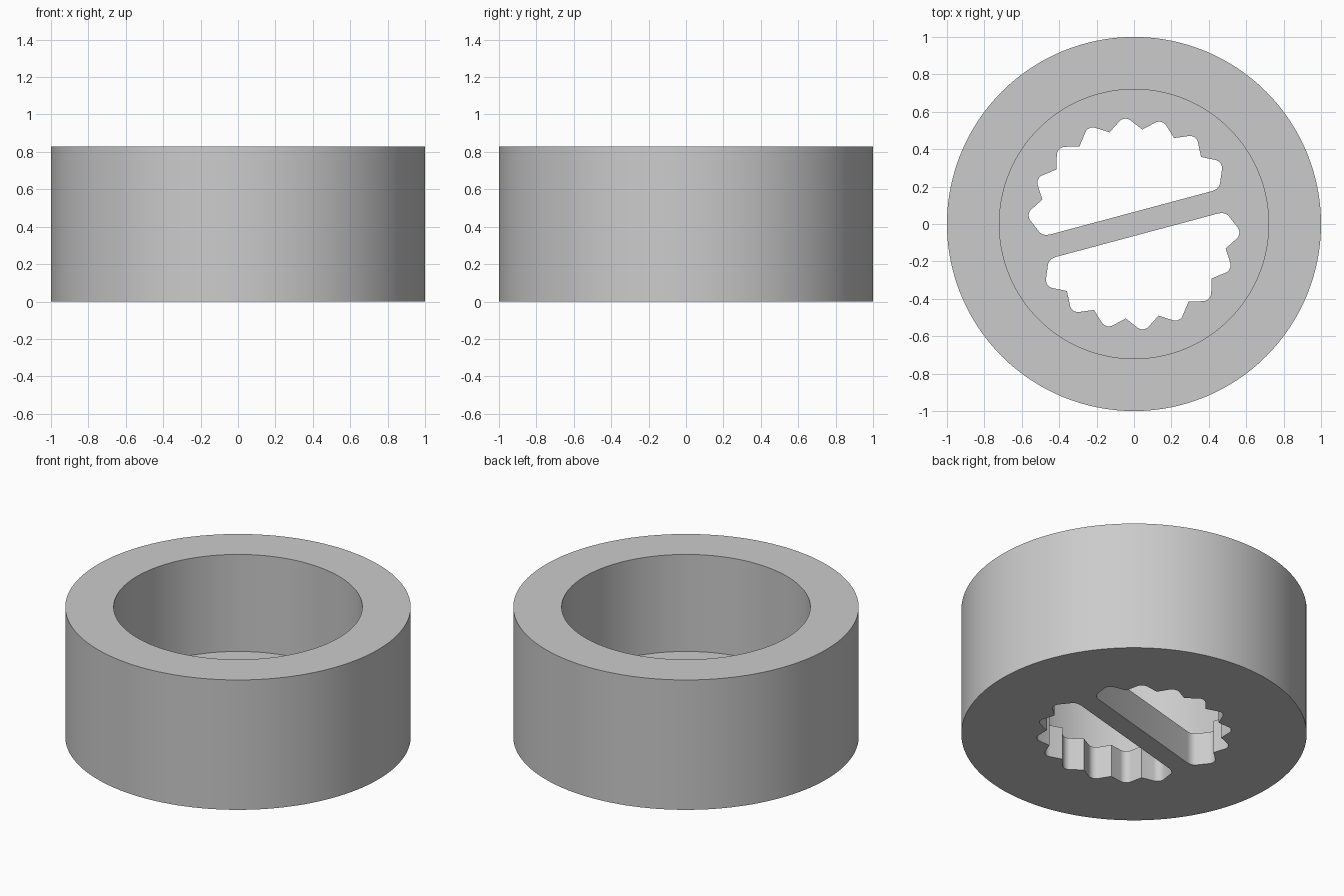
import bpy, bmesh
from math import sin, cos, pi, radians
from mathutils import Vector, Matrix

cube = bpy.data.objects.get("Cube")
if cube:
    bpy.data.objects.remove(cube, do_unlink=True)

OUTER, BORE, HEIGHT, FLOOR = 1.0, 0.72, 0.83, 0.21
SIDES = 128
BAR_ANGLE = radians(15)

grey = bpy.data.materials.new("light grey")
grey.use_nodes = True
colour = (0.6, 0.6, 0.6, 1)
grey.diffuse_color = colour
grey.node_tree.nodes["Principled BSDF"].inputs["Base Color"].default_value = colour


def make_object(name, bm):
    bmesh.ops.recalc_face_normals(bm, faces=bm.faces)
    mesh = bpy.data.meshes.new(name)
    bm.to_mesh(mesh)
    bm.free()
    mesh.materials.append(grey)
    obj = bpy.data.objects.new(name, mesh)
    bpy.context.collection.objects.link(obj)
    return obj


# Cup: closed floor with a round bore above it
def make_cup():
    bm = bmesh.new()
    rings = []
    for r, z in ((OUTER, 0), (OUTER, HEIGHT), (BORE, HEIGHT), (BORE, FLOOR)):
        rings.append([bm.verts.new((r * cos(2 * pi * i / SIDES),
                                    r * sin(2 * pi * i / SIDES), z))
                      for i in range(SIDES)])
    for a, b in zip(rings, rings[1:]):
        for i in range(SIDES):
            j = (i + 1) % SIDES
            bm.faces.new((a[i], a[j], b[j], b[i]))
    bm.faces.new(rings[0])
    bm.faces.new(rings[-1])
    return make_object("cup_with_slotted_floor", bm)


# Half opening: eight rounded lobes closed by a straight edge along the bar
def half_opening_outline():
    valley, tip_centre, tip_radius = 0.507, 0.52, 0.045
    corner = [(0.45, 0.062), (0.474, 0.066), (0.49, 0.076)]
    points = [Vector(p) for p in corner]
    for k in range(8):
        middle = radians(20 + 20 * k)
        start = middle - radians(10)
        points.append(Vector((cos(start), sin(start))) * valley)
        centre = Vector((cos(middle), sin(middle))) * tip_centre
        for s in range(9):
            a = middle + radians(-43 + 86 * s / 8)
            points.append(centre + Vector((cos(a), sin(a))) * tip_radius)
    end = radians(170)
    points.append(Vector((cos(end), sin(end))) * valley)
    points += [Vector((-x, y)) for x, y in reversed(corner)]
    return points


def make_cutter(name, turn):
    bm = bmesh.new()
    face = bm.faces.new([bm.verts.new((p.x, p.y, -0.1))
                         for p in half_opening_outline()])
    top = bmesh.ops.extrude_face_region(bm, geom=[face])["geom"]
    bmesh.ops.translate(bm, vec=(0, 0, FLOOR + 0.2),
                        verts=[v for v in top if isinstance(v, bmesh.types.BMVert)])
    bmesh.ops.rotate(bm, verts=bm.verts, matrix=Matrix.Rotation(turn, 3, "Z"))
    cutter = make_object(name, bm)
    cutter.hide_render = True
    return cutter


cup = make_cup()
cutters = [make_cutter("upper_opening_cutter", BAR_ANGLE),
           make_cutter("lower_opening_cutter", BAR_ANGLE + pi)]
for cutter in cutters:
    cut = cup.modifiers.new(cutter.name, "BOOLEAN")
    cut.operation = "DIFFERENCE"
    cut.solver = "EXACT"
    cut.object = cutter

# Apply the cuts and drop the cutters
bpy.context.view_layer.update()
result = bpy.data.meshes.new_from_object(
    cup.evaluated_get(bpy.context.evaluated_depsgraph_get()))
cup.modifiers.clear()
cup.data = result
for cutter in cutters:
    bpy.data.objects.remove(cutter, do_unlink=True)

bpy.ops.object.select_all(action="DESELECT")
cup.select_set(True)
bpy.context.view_layer.objects.active = cup
bpy.ops.object.shade_smooth_by_angle(angle=radians(30))
